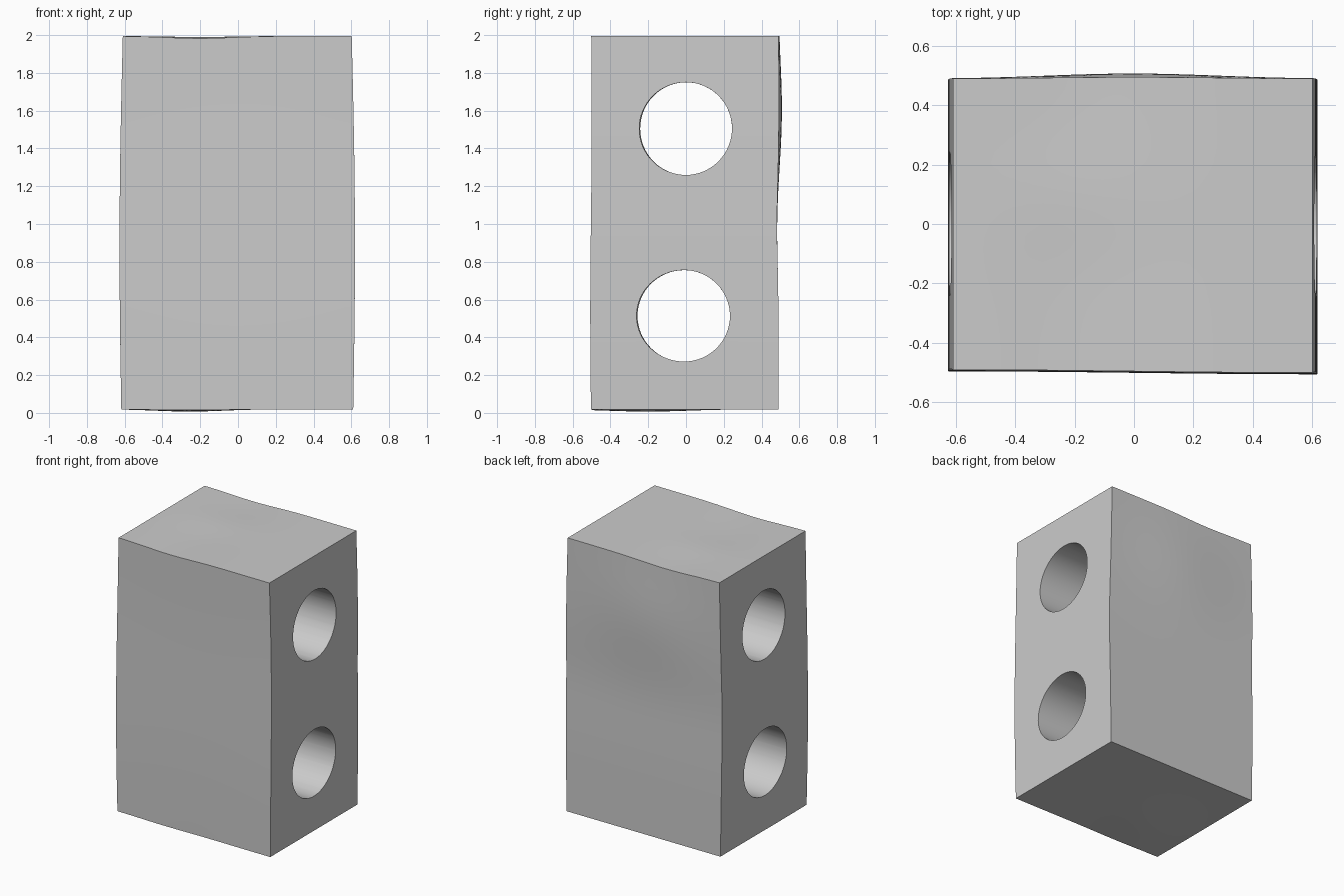
import bpy, bmesh
from math import sin, cos, pi, exp
from mathutils import Matrix, Vector

if "Cube" in bpy.data.objects:
    bpy.data.objects.remove(bpy.data.objects["Cube"], do_unlink=True)

HALF = Vector((0.61, 0.49, 0.985))
MID = 1.0

# Concrete material
concrete = bpy.data.materials.new("concrete_grey")
concrete.use_nodes = True
grey = (0.6, 0.6, 0.6, 1)
concrete.diffuse_color = grey
concrete.node_tree.nodes["Principled BSDF"].inputs["Base Color"].default_value = grey


def make_object(name, bm):
    mesh = bpy.data.meshes.new(name)
    bm.to_mesh(mesh)
    bm.free()
    obj = bpy.data.objects.new(name, mesh)
    bpy.context.collection.objects.link(obj)
    return obj


def bump(a, centre, width):
    return exp(-((a - centre) / width) ** 2)


# Block body: a cube with gridded faces
bm = bmesh.new()
bmesh.ops.create_cube(bm, size=2)
bmesh.ops.subdivide_edges(bm, edges=bm.edges[:], cuts=23, use_grid_fill=True)
for v in bm.verts:
    v.co = Vector((v.co.x * HALF.x, v.co.y * HALF.y, MID + v.co.z * HALF.z))
block = make_object("hollow_block", bm)
block.data.materials.append(concrete)

# Two round holes running from side to side
bm = bmesh.new()
for y, z in ((0, 1.5), (-0.01, 0.512)):
    place = Matrix.Translation((0, y, z)) @ Matrix.Rotation(pi / 2, 4, "Y")
    bmesh.ops.create_cone(bm, cap_ends=True, segments=64, radius1=0.243,
                          radius2=0.243, depth=2, matrix=place)
cutter = make_object("hole_cutter", bm)
cutter.data.materials.append(concrete)
cutter.hide_render = True

cut = block.modifiers.new("holes", "BOOLEAN")
cut.operation = "DIFFERENCE"
cut.solver = "EXACT"
cut.object = cutter
bpy.context.view_layer.objects.active = block
block.select_set(True)
bpy.ops.object.modifier_apply(modifier=cut.name)
bpy.data.objects.remove(cutter, do_unlink=True)

# Gentle unevenness of the cast faces
for v in block.data.vertices:
    x, y, z = v.co
    fx, fy, fz = x / HALF.x, y / HALF.y, (z - MID) / HALF.z
    v.co.x += fx * 0.013 * cos(fz * pi / 2) - 0.004 * fz * fx - 0.004
    back = 0.018 * bump(z, 1.6, 0.35) * bump(x, 0, 0.4) - 0.008 * bump(z, 1.0, 0.3)
    front = -0.005 * sin(2.5 * x) - 0.004 * sin(3 * z)
    v.co.y += max(fy, 0) * back + max(-fy, 0) * (front - 0.008)
    top = 0.01 - 0.012 * bump(x, -0.2, 0.25) * (1 - 0.6 * bump(y, 0.1, 0.2))
    base = 0.004 - 0.012 * bump(x, -0.25, 0.25) * bump(y, -0.2, 0.3)
    v.co.z += max(fz, 0) * top + max(-fz, 0) * base

bpy.ops.object.shade_smooth_by_angle(angle=0.6)
